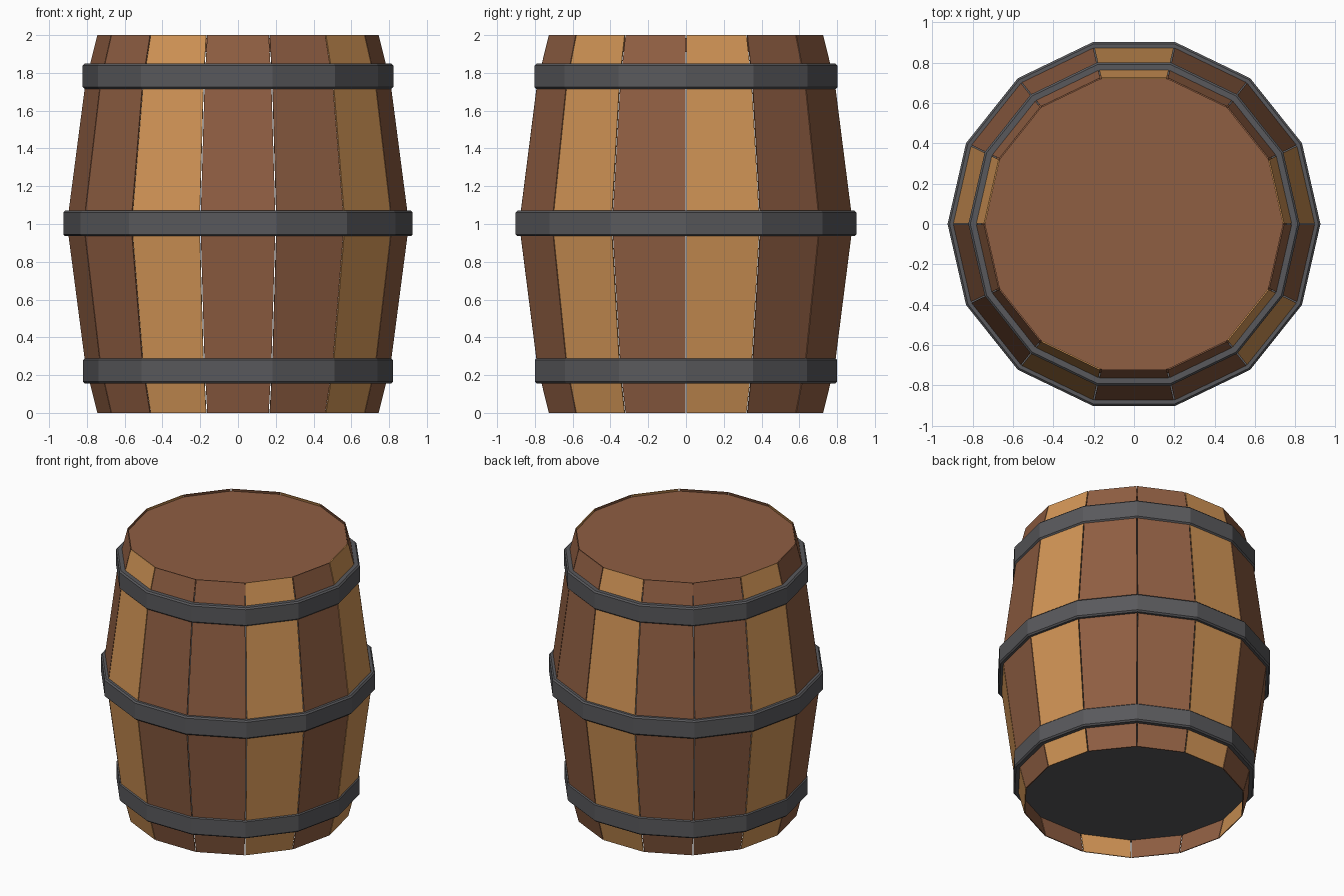
import bpy, bmesh, math

if "Cube" in bpy.data.objects:
    bpy.data.objects.remove(bpy.data.objects["Cube"])

N = 14
STEP = 2 * math.pi / N


def material(name, rgb):
    # sRGB 0-255 to linear
    lin = [((c / 255 + 0.055) / 1.055) ** 2.4 for c in rgb]
    m = bpy.data.materials.new(name)
    m.diffuse_color = (*lin, 1)
    m.use_nodes = True
    m.node_tree.nodes["Principled BSDF"].inputs["Base Color"].default_value = m.diffuse_color
    return m


brown = material("brown_wood", (143, 94, 66))
tan = material("tan_wood", (210, 149, 86))
iron = material("dark_iron", (89, 89, 92))


def make_object(name, bm, mat):
    bmesh.ops.recalc_face_normals(bm, faces=bm.faces)
    me = bpy.data.meshes.new(name)
    bm.to_mesh(me)
    bm.free()
    me.materials.append(mat)
    ob = bpy.data.objects.new(name, me)
    bpy.context.collection.objects.link(ob)
    return ob


def capped_prism(name, section, mat):
    # closed 14-sided solid lathed from (radius, height) points
    bm = bmesh.new()
    rings = [[bm.verts.new((r * math.cos(i * STEP), r * math.sin(i * STEP), z))
              for i in range(N)] for r, z in section]
    for a, b in zip(rings, rings[1:]):
        for i in range(N):
            j = (i + 1) % N
            bm.faces.new((a[i], a[j], b[j], b[i]))
    bm.faces.new(rings[0])
    bm.faces.new(rings[-1])
    make_object(name, bm, mat)


# Barrel silhouette: radius and height
PROFILE = [(0.745, 0), (0.808, 0.25), (0.906, 1.0), (0.808, 1.75), (0.745, 2.0)]
THICK = 0.007
GAP = 0.003


def corner(r, k, side):
    # stave corner, pulled in from the shared polygon corner by half a gap
    a = (k + (side > 0)) * STEP
    mid = (k + 0.5) * STEP
    return (r * math.cos(a) + side * GAP * math.sin(mid),
            r * math.sin(a) - side * GAP * math.cos(mid))


# Staves: thin bent planks, every third one tan
for k in range(N):
    bm = bmesh.new()
    loops = []
    for r, z in PROFILE:
        pts = [corner(r, k, -1), corner(r, k, 1),
               corner(r - THICK, k, 1), corner(r - THICK, k, -1)]
        loops.append([bm.verts.new((x, y, z)) for x, y in pts])
    for lo, hi in zip(loops, loops[1:]):
        for i in range(4):
            j = (i + 1) % 4
            bm.faces.new((lo[i], lo[j], hi[j], hi[i]))
    bm.faces.new(loops[0])
    bm.faces.new(loops[-1])
    make_object(f"stave_{k + 1}", bm, tan if k % 3 == 0 else brown)

# Lid just below the rim
capped_prism("lid", [(0.758, 1.91), (0.739, 1.985)], brown)

# Hoops: solid iron discs with small chamfers; the lowest closes the base
H, C = 0.0675, 0.01
for name, z, r in (("bottom_hoop", 0.223, 0.82),
                   ("middle_hoop", 1.003, 0.925),
                   ("top_hoop", 1.782, 0.822)):
    capped_prism(name, [(r - C, z - H), (r, z - H + C), (r, z + H - C), (r - C, z + H)], iron)
